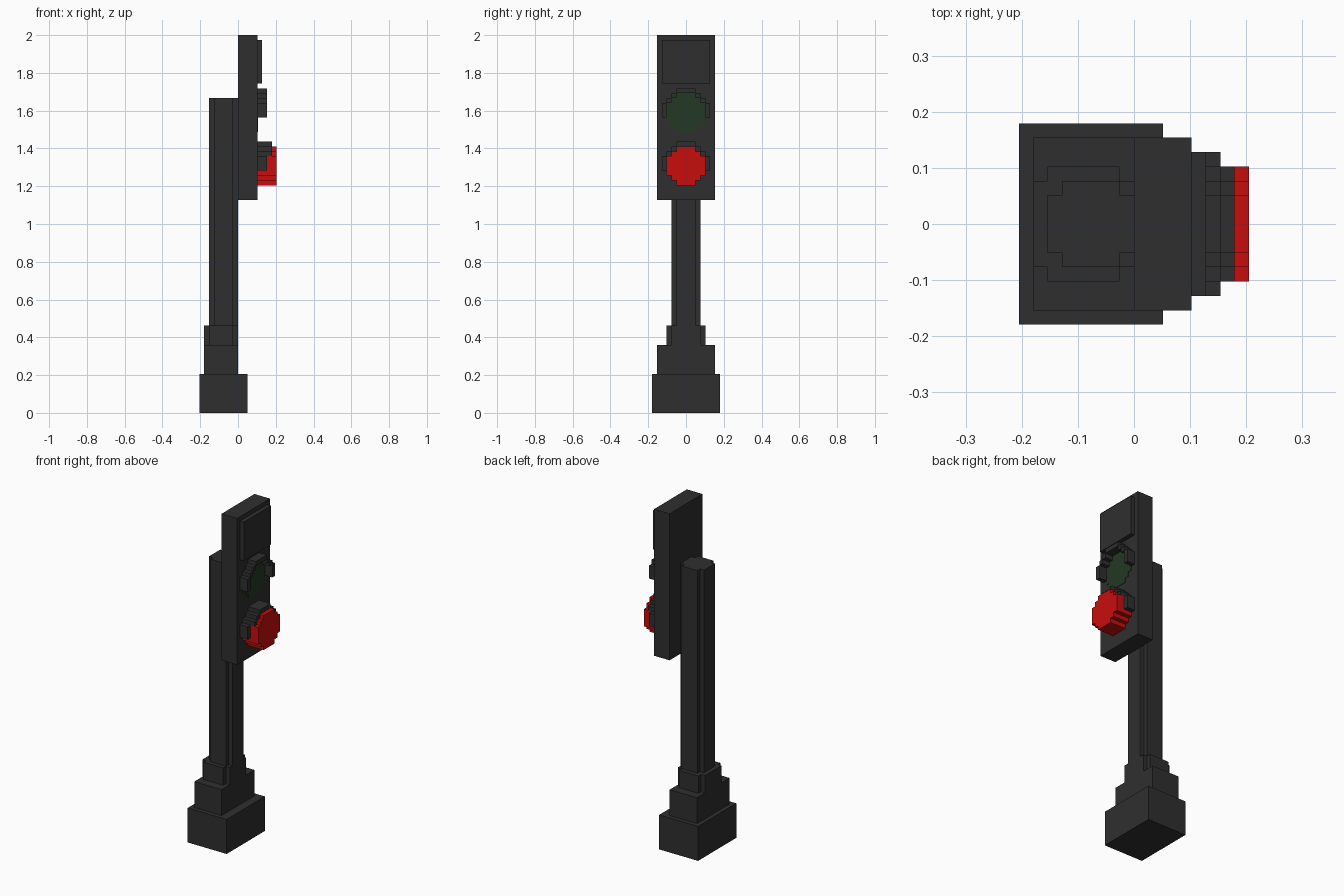
import bpy
import bmesh
from mathutils import Vector

if "Cube" in bpy.data.objects:
    bpy.data.objects.remove(bpy.data.objects["Cube"])

U = 2 / 78  # one block of the grid


def make_material(name, rgb):
    mat = bpy.data.materials.new(name)
    mat.use_nodes = True
    color = (*rgb, 1)
    mat.diffuse_color = color
    mat.node_tree.nodes["Principled BSDF"].inputs["Base Color"].default_value = color
    return mat


DARK = make_material("dark grey metal", (0.028, 0.028, 0.028))
RED = make_material("red lamp", (0.58, 0.004, 0.004))
GREEN = make_material("unlit green lamp", (0.018, 0.04, 0.018))


def finish(name, bm, mat):
    bmesh.ops.recalc_face_normals(bm, faces=bm.faces)
    mesh = bpy.data.meshes.new(name)
    bm.to_mesh(mesh)
    bm.free()
    mesh.materials.append(mat)
    obj = bpy.data.objects.new(name, mesh)
    bpy.context.collection.objects.link(obj)
    return obj


def boxes(name, spans, mat=DARK):
    """Boxes given as (x0, x1, y0, y1, z0, z1) in blocks."""
    bm = bmesh.new()
    for x0, x1, y0, y1, z0, z1 in spans:
        verts = bmesh.ops.create_cube(bm, size=1)["verts"]
        mid = Vector((x0 + x1, y0 + y1, z0 + z1)) / 2
        size = Vector((x1 - x0, y1 - y0, z1 - z0))
        for v in verts:
            v.co = (v.co * size + mid) * U
    return finish(name, bm, mat)


def stepped_prism(name, quarter, center, axis, lo, hi, mat=DARK):
    """Extrude a stepped outline, mirrored from one quarter, along x or z."""
    back = quarter[::-1]
    outline = (quarter + [(-a, b) for a, b in back]
               + [(-a, -b) for a, b in quarter] + [(a, -b) for a, b in back])
    bm = bmesh.new()
    verts = []
    for a, b in outline:
        a, b = a + center[0], b + center[1]
        verts.append(bm.verts.new(Vector((lo, a, b) if axis == "x" else (a, b, lo)) * U))
    face = bm.faces.new(verts)
    top = bmesh.ops.extrude_face_region(bm, geom=[face])["geom"]
    shift = Vector((hi - lo, 0, 0) if axis == "x" else (0, 0, hi - lo)) * U
    bmesh.ops.translate(bm, vec=shift,
                        verts=[g for g in top if isinstance(g, bmesh.types.BMVert)])
    return finish(name, bm, mat)


# Foot and pole
boxes("base_block", [(-8, 2, -7, 7, 0, 8)])
boxes("base_step", [(-7, 0, -6, 6, 8, 14)])
stepped_prism("pole_collar", [(3.5, 3), (2.5, 3), (2.5, 4)], (-3.5, 0), "z", 14, 18)
stepped_prism("pole", [(3, 2), (2, 2), (2, 3)], (-3, 0), "z", 18, 65)

# Signal housing with its blank upper panel
boxes("signal_housing", [(0, 4, -6, 6, 44, 78)])
boxes("upper_panel", [(4, 5, -5, 5, 68, 77)])

# Round lamps
DISC = [(4, 2), (3, 2), (3, 3), (2, 3), (2, 4)]
stepped_prism("green_lamp", DISC, (0, 62), "x", 4, 4.1, GREEN)
stepped_prism("red_lamp", DISC, (0, 51), "x", 4, 8, RED)


# Stepped visors over the lamps
def visor(name, z, crown_depth):
    spans = [(4, 4 + crown_depth, -2, 2, z + 4, z + 5)]
    for s in (-1, 1):
        for inner, low, high, depth in ((2, 3, 4, crown_depth),
                                        (3, 2, 3, crown_depth),
                                        (4, -1, 2, 2)):
            y0, y1 = sorted((s * inner, s * (inner + 1)))
            spans.append((4, 4 + depth, y0, y1, z + low, z + high))
    boxes(name, spans)


visor("green_lamp_visor", 62, 2)
visor("red_lamp_visor", 51, 3)
